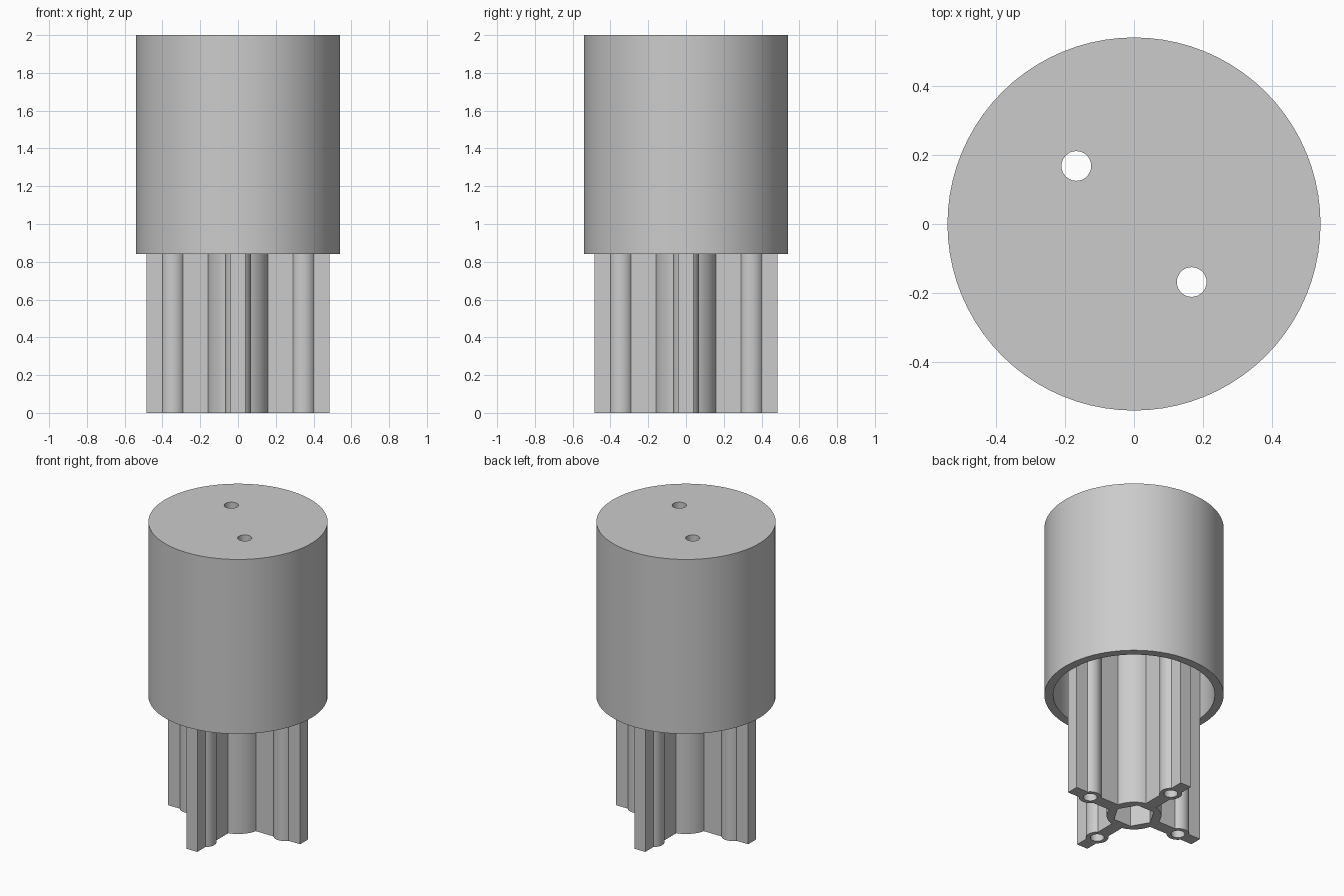
import bpy, bmesh, math

if "Cube" in bpy.data.objects:
    bpy.data.objects.remove(bpy.data.objects["Cube"])

HEIGHT, CUP_BOTTOM, ROOF = 2.0, 0.84, 0.055
CUP_R, BORE_R = 0.54, 0.487
HUB_R, ARM_HALF, ARM_END = 0.165, 0.04, 0.485
BOSS_X, BOSS_R, BOSS_HOLE = 0.345, 0.068, 0.042

grey = bpy.data.materials.new("grey plastic")
grey.diffuse_color = (0.6, 0.6, 0.6, 1)
grey.use_nodes = True
grey.node_tree.nodes["Principled BSDF"].inputs["Base Color"].default_value = grey.diffuse_color


def finish(obj):
    obj.data.materials.clear()
    obj.data.materials.append(grey)
    bpy.ops.object.select_all(action='DESELECT')
    obj.select_set(True)
    bpy.context.view_layer.objects.active = obj
    bpy.ops.object.shade_smooth_by_angle(angle=math.radians(25))


def arc(cx, cy, r, a0, a1, n):
    return [(cx + r * math.cos(a0 + (a1 - a0) * i / n),
             cy + r * math.sin(a0 + (a1 - a0) * i / n)) for i in range(n + 1)]


def circle(cx, cy, r, n):
    return arc(cx, cy, r, 0, math.tau, n)[:-1]


def turn(points, k):
    c, s = [(1, 0), (0, 1), (-1, 0), (0, -1)][k]
    return [(c * x - s * y, s * x + c * y) for x, y in points]


def extruded(name, loops, z0, z1):
    """Solid from nested 2D loops; inner loops become holes."""
    curve = bpy.data.curves.new(name, 'CURVE')
    curve.dimensions, curve.fill_mode = '2D', 'BOTH'
    curve.extrude = (z1 - z0) / 2
    for loop in loops:
        spline = curve.splines.new('POLY')
        spline.points.add(len(loop) - 1)
        for p, (x, y) in zip(spline.points, loop):
            p.co = (x, y, 0, 1)
        spline.use_cyclic_u = True
    obj = bpy.data.objects.new(name, curve)
    bpy.context.collection.objects.link(obj)
    bpy.ops.object.select_all(action='DESELECT')
    obj.select_set(True)
    bpy.context.view_layer.objects.active = obj
    bpy.ops.object.convert(target='MESH')
    obj = bpy.context.view_layer.objects.active
    bm = bmesh.new()
    bm.from_mesh(obj.data)
    bmesh.ops.translate(bm, verts=bm.verts, vec=(0, 0, (z0 + z1) / 2))
    bmesh.ops.remove_doubles(bm, verts=bm.verts, dist=1e-5)
    bmesh.ops.recalc_face_normals(bm, faces=bm.faces)
    bm.to_mesh(obj.data)
    bm.free()
    return obj


# Cross-shaped shaft: round hub, four arms with screw bosses, hexagonal socket
hub_a = math.asin(ARM_HALF / HUB_R)
boss_a = math.asin(ARM_HALF / BOSS_R)
lower = [(ARM_END, -ARM_HALF)]
lower = arc(BOSS_X, 0, BOSS_R, math.pi + boss_a, math.tau - boss_a, 12) + lower
upper = [(x, -y) for x, y in reversed(lower)]
hub = arc(0, 0, HUB_R, hub_a, math.pi / 2 - hub_a, 10)
outline = [p for k in range(4) for p in turn(lower + upper + hub, k)]
holes = [turn(circle(BOSS_X, 0, BOSS_HOLE, 24), k) for k in range(4)]
socket = circle(0, 0, 0.127, 6)
shaft = extruded("cross_shaft", [outline, socket] + holes, 0, HEIGHT - ROOF)
finish(shaft)

# Hollow cap, open underneath, lathed from its wall section
N = 80
section = [(BORE_R, HEIGHT - ROOF), (BORE_R, CUP_BOTTOM), (CUP_R, CUP_BOTTOM), (CUP_R, HEIGHT)]
bm = bmesh.new()
rings = [[bm.verts.new((x, y, z)) for x, y in circle(0, 0, r, N)] for r, z in section]
for a, b in zip(rings, rings[1:]):
    for i in range(N):
        j = (i + 1) % N
        bm.faces.new((a[i], a[j], b[j], b[i]))
bm.faces.new(rings[0])
bm.faces.new(rings[-1])
bmesh.ops.recalc_face_normals(bm, faces=bm.faces)
mesh = bpy.data.meshes.new("cap")
bm.to_mesh(mesh)
bm.free()
cap = bpy.data.objects.new("cap", mesh)
bpy.context.collection.objects.link(cap)

# Two holes through the roof of the cap
for sx in (-1, 1):
    bpy.ops.mesh.primitive_cylinder_add(vertices=32, radius=0.043, depth=0.3,
                                        location=(sx * 0.167, -sx * 0.168, HEIGHT))
    cutter = bpy.context.object
    cutter.name = "hole_cutter"
    cutter.hide_render = True
    mod = cap.modifiers.new("hole", 'BOOLEAN')
    mod.operation, mod.solver, mod.object = 'DIFFERENCE', 'EXACT', cutter
    bpy.context.view_layer.objects.active = cap
    bpy.ops.object.modifier_apply(modifier=mod.name)
    bpy.data.objects.remove(cutter)
finish(cap)
